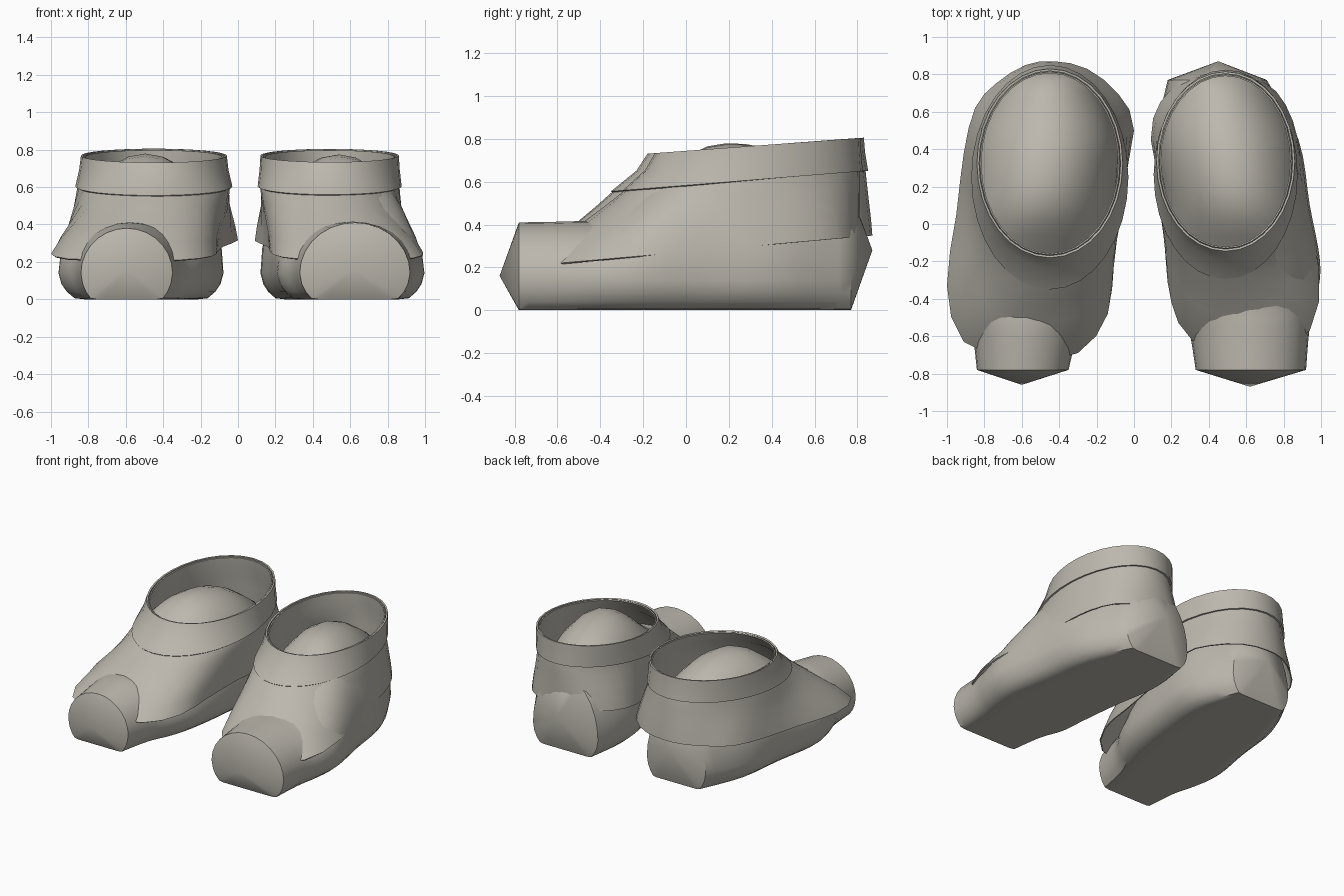
import bpy, math
from mathutils import Vector

cube = bpy.data.objects.get("Cube")
if cube:
    bpy.data.objects.remove(cube, do_unlink=True)

mat = bpy.data.materials.new("warm grey")
mat.use_nodes = True
COLOUR = (0.50, 0.475, 0.42, 1)
mat.diffuse_color = COLOUR
bsdf = mat.node_tree.nodes["Principled BSDF"]
bsdf.inputs["Base Color"].default_value = COLOUR
bsdf.inputs["Roughness"].default_value = 0.8

SIDES = 32


def make(name, rings, side, tips=None, thickness=0):
    """Skin equal-sized rings; tips close both ends with a fan."""
    n = len(rings[0])
    verts = [(side * p[0], p[1], p[2]) for r in rings for p in r]
    faces = []
    for i in range(len(rings) - 1):
        for j in range(n):
            k = (j + 1) % n
            faces.append((i * n + j, i * n + k, (i + 1) * n + k, (i + 1) * n + j))
    if tips:
        last = (len(rings) - 1) * n
        for base, tip in ((0, tips[0]), (last, tips[1])):
            verts.append((side * tip[0], tip[1], tip[2]))
            c = len(verts) - 1
            faces += [(c, base + j, base + (j + 1) % n) for j in range(n)]
    mesh = bpy.data.meshes.new(name)
    mesh.from_pydata(verts, [], faces)
    mesh.materials.append(mat)
    ob = bpy.data.objects.new(name, mesh)
    bpy.context.collection.objects.link(ob)
    bpy.ops.object.select_all(action='DESELECT')
    ob.select_set(True)
    bpy.context.view_layer.objects.active = ob
    bpy.ops.object.mode_set(mode='EDIT')
    bpy.ops.mesh.select_all(action='SELECT')
    bpy.ops.mesh.normals_make_consistent(inside=False)
    bpy.ops.object.mode_set(mode='OBJECT')
    if thickness:
        mod = ob.modifiers.new("wall", 'SOLIDIFY')
        mod.thickness = thickness
        mod.offset = -1
        bpy.ops.object.modifier_apply(modifier=mod.name)
    bpy.ops.object.shade_smooth_by_angle(angle=math.radians(40))


def spline(rows, steps, closed=False):
    """Catmull-Rom interpolation of rows of numbers."""
    n = len(rows)
    out = []
    for i in range(n if closed else n - 1):
        ids = [(i + o) % n if closed else max(0, min(n - 1, i + o)) for o in (-1, 0, 1, 2)]
        a, b, c, d = (Vector(rows[k]) for k in ids)
        for s in range(steps):
            t = s / steps
            out.append(b + (c - a) * (t / 2) + (a * 2 - b * 5 + c * 4 - d) * (t * t / 2)
                       + (b * 3 - a - c * 3 + d) * (t ** 3 / 2))
    return out if closed else out + [Vector(rows[-1])]


def foot_section(y, x0, x1, top, n=28):
    """Rounded arch above a flat sole."""
    cx, w, mid = (x0 + x1) / 2, (x1 - x0) / 2, 0.14
    ring = []
    for j in range(n):
        a = 2 * math.pi * j / n
        c, s = math.cos(a), math.sin(a)
        if s >= 0:
            ring.append((cx + w * c, y, mid + (top - mid) * s))
        else:
            flat = math.copysign(abs(c) ** 0.7, c)
            ring.append((cx + w * flat * (1 + 0.1 * s), y, mid * (1 - min(1, 1.4 * abs(s) ** 0.8))))
    return ring


def oval(cx, cy, rx, ry, z0, slope):
    """Tilted oval, starting at the back."""
    ring = []
    for k in range(SIDES):
        a = 2 * math.pi * k / SIDES
        y = cy + ry * math.cos(a)
        ring.append(Vector((cx + rx * math.sin(a), y, z0 + slope * y)))
    return ring


def blend(a, b, flat, rise):
    return [Vector((*p.lerp(q, flat).xy, p.z + (q.z - p.z) * rise)) for p, q in zip(a, b)]


# Each shoe is described with x pointing to its outer side
SHOES = {
    "left": dict(
        side=1,
        foot=[(-.78, .33, .92, .41), (-.55, .29, .94, .415), (-.38, .22, .98, .43),
              (-.2, .2, .995, .55), (.1, .17, .94, .76), (.45, .12, .88, .735), (.77, .18, .71, .55)],
        tips=[(.62, -.87, .16), (.45, .87, .28)],
        hem=[(.46, .81), (.62, .79), (.76, .71), (.85, .55), (.89, .36), (.93, .05),
             (.99, -.25), (.94, -.57), (.63, -.73), (.31, -.62), (.2, -.42), (.17, -.18),
             (.16, .10), (.09, .45), (.14, .65), (.28, .78)],
        base=(.49, .265, .385, .56), rim=(.49, .335, .37, .48)),
    "right": dict(
        side=-1,
        foot=[(-.78, .35, .84, .38), (-.55, .29, .87, .41), (-.38, .2, .93, .42),
              (-.2, .14, .96, .55), (.1, .1, .91, .765), (.45, .085, .86, .735), (.77, .22, .70, .53)],
        tips=[(.6, -.86, .16), (.45, .86, .28)],
        hem=[(.43, .87), (.58, .85), (.74, .75), (.85, .62), (.91, .38), (.95, .05),
             (1.0, -.33), (.91, -.63), (.6, -.73), (.3, -.69), (.14, -.48), (.11, -.2),
             (.08, .10), (.0, .50), (.08, .69), (.25, .83)],
        base=(.45, .25, .42, .60), rim=(.45, .325, .39, .505)),
}

for label, d in SHOES.items():
    side = d["side"]

    # Foot block with pointed toe and heel
    rings = [foot_section(*row) for row in spline(d["foot"], 4)]
    make(label + "_foot", rings, side, tips=d["tips"])

    # Flared upper, from the hem to a neck that lines the collar
    hem = [Vector((x, y, 0.272 + 0.088 * y)) for x, y in spline(d["hem"], 2, closed=True)]
    base = oval(*d["base"], 0.583, 0.08)
    rim = oval(*d["rim"], 0.744, 0.074)
    cx, cy, rx, ry = d["base"]
    neck = oval(cx, cy, rx - 0.012, ry - 0.012, 0.585, 0.08)
    cx, cy, rx, ry = d["rim"]
    lining = oval(cx, cy, rx - 0.016, ry - 0.016, 0.738, 0.074)
    make(label + "_upper", [hem, blend(hem, neck, 0.2, 0.25), blend(hem, neck, 0.5, 0.52),
                            blend(hem, neck, 0.78, 0.78), neck,
                            blend(neck, lining, 0.7, 0.55), lining], side, thickness=0.008)

    # Collar band around the opening
    make(label + "_collar", [base, blend(base, rim, 0.7, 0.55), rim], side, thickness=0.012)
